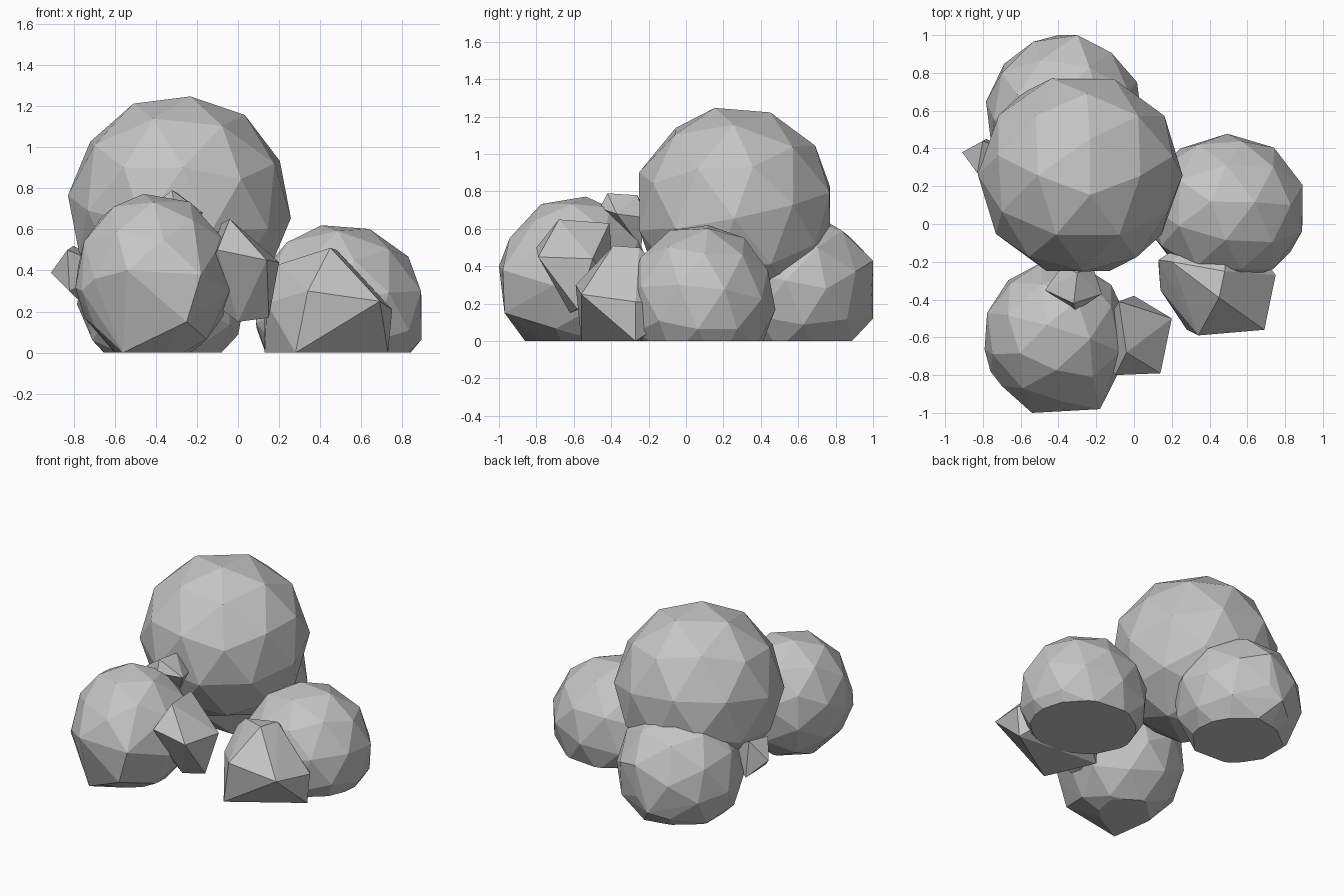
import bpy
import bmesh
from mathutils import Vector, Matrix

cube = bpy.data.objects.get("Cube")
if cube:
    bpy.data.objects.remove(cube, do_unlink=True)

STONE = (0.56, 0.56, 0.56, 1)
stone = bpy.data.materials.new("grey stone")
stone.use_nodes = True
stone.diffuse_color = STONE
stone.node_tree.nodes["Principled BSDF"].inputs["Base Color"].default_value = STONE


def rock(name, corners):
    """Wrap the corners in a hull, cut it flat at the ground and add it to the scene."""
    bm = bmesh.new()
    for co in corners:
        bm.verts.new(co)
    hull = bmesh.ops.convex_hull(bm, input=bm.verts)
    spare = [v for v in hull["geom_interior"] if isinstance(v, bmesh.types.BMVert)]
    bmesh.ops.delete(bm, geom=spare, context="VERTS")
    geom = bm.verts[:] + bm.edges[:] + bm.faces[:]
    bmesh.ops.bisect_plane(bm, geom=geom, plane_co=(0, 0, 0), plane_no=(0, 0, 1), clear_inner=True)
    bmesh.ops.holes_fill(bm, edges=[e for e in bm.edges if e.is_boundary])
    bmesh.ops.recalc_face_normals(bm, faces=bm.faces)
    mesh = bpy.data.meshes.new(name)
    bm.to_mesh(mesh)
    bm.free()
    mesh.materials.append(stone)
    bpy.context.collection.objects.link(bpy.data.objects.new(name, mesh))


def boulder(name, center, radii, pole, spin, bulges=()):
    """Faceted round boulder with one corner towards pole and a few bulging corners."""
    bm = bmesh.new()
    bmesh.ops.create_icosphere(bm, subdivisions=2, radius=1)
    turn = Vector((0, 0, 1)).rotation_difference(Vector(pole)).to_matrix()
    bm.transform((turn @ Matrix.Rotation(spin, 3, "Z")).to_4x4())
    bmesh.ops.scale(bm, vec=radii, verts=bm.verts)
    bmesh.ops.translate(bm, vec=center, verts=bm.verts)
    corners = [v.co.copy() for v in bm.verts]
    bm.free()
    rock(name, corners + list(bulges))


# Round boulders
boulder("top_boulder", (-0.285, 0.26, 0.71), (0.545, 0.545, 0.55), (0.1, -0.2, 1), 0.3)
boulder("front_boulder", (-0.41, -0.59, 0.36), (0.39, 0.4, 0.42), (-0.3, -1, 0.1), 0.5, [
    (-0.54, -1, 0.4), (-0.18, -0.98, 0.38), (-0.25, -0.97, 0.15), (-0.56, -0.86, 0),
    (-0.76, -0.78, 0.3)])
boulder("left_boulder", (0.49, 0.08, 0.21), (0.43, 0.4, 0.42), (-0.2, 0.1, 1), 0)
boulder("back_boulder", (-0.37, 0.59, 0.28), (0.42, 0.41, 0.42), (0.1, 1, 0.4), 0.1, [
    (-0.3, 1, 0.43), (-0.4, 1, 0.12)])

# Angular stones wedged between them
rock("left_front_stone", [
    (0.45, -0.39, 0.51), (0.48, -0.25, 0.5), (0.2, -0.2, 0.43), (0.13, -0.19, 0.36),
    (0.14, -0.35, 0.24), (0.34, -0.59, 0.3), (0.69, -0.56, 0.25), (0.75, -0.27, 0.21),
    (0.73, -0.27, 0), (0.13, -0.22, 0), (0.28, -0.56, 0), (0.5, 0.05, 0.2)])
rock("front_side_stone", [
    (-0.04, -0.68, 0.65), (-0.08, -0.41, 0.63), (0.2, -0.5, 0.44), (0.14, -0.79, 0.45),
    (-0.1, -0.8, 0.5), (0.15, -0.58, 0.17), (0, -0.38, 0.25), (-0.2, -0.6, 0.3),
    (0, -0.62, 0.15)])
rock("gap_stone", [
    (-0.32, -0.42, 0.79), (-0.47, -0.35, 0.68), (-0.31, -0.46, 0.71), (-0.17, -0.37, 0.68),
    (-0.3, -0.26, 0.78), (-0.38, -0.22, 0.7), (-0.22, -0.22, 0.66), (-0.3, -0.24, 0.5)])
rock("right_side_stone", [
    (-0.91, 0.38, 0.39), (-0.83, 0.27, 0.5), (-0.8, 0.44, 0.52), (-0.82, 0.28, 0.3),
    (-0.78, 0.45, 0.26), (-0.6, 0.36, 0.4)])
